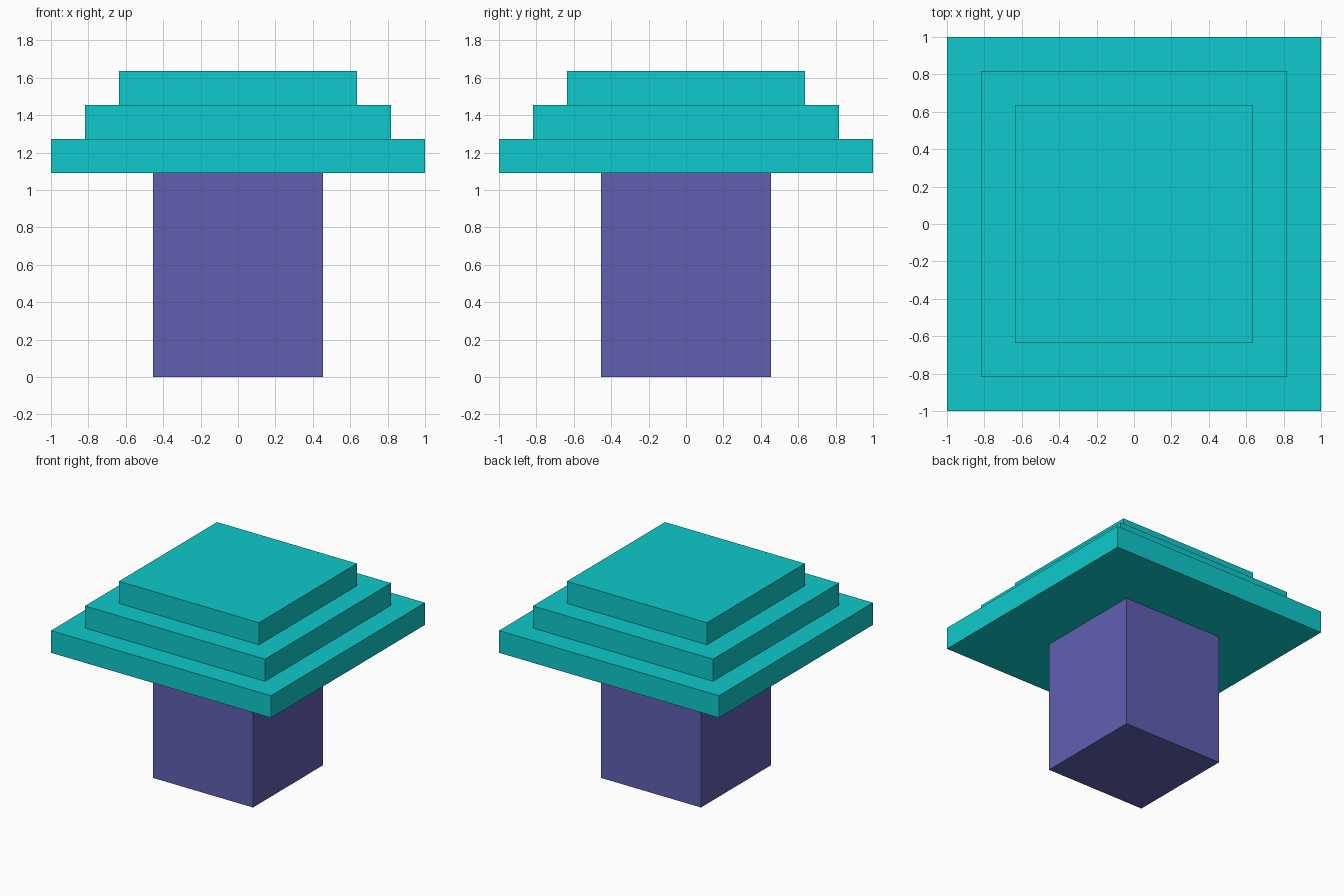
import bpy

if "Cube" in bpy.data.objects:
    bpy.data.objects.remove(bpy.data.objects["Cube"])

U = 2 / 11  # step size shared by the whole model


def material(name, rgb):
    mat = bpy.data.materials.new(name)
    mat.diffuse_color = (*rgb, 1)
    mat.use_nodes = True
    mat.node_tree.nodes["Principled BSDF"].inputs["Base Color"].default_value = mat.diffuse_color
    return mat


def box(name, width, z0, z1, mat):
    bpy.ops.mesh.primitive_cube_add(size=1, location=(0, 0, (z0 + z1) / 2))
    obj = bpy.context.object
    obj.name = name
    obj.scale = (width, width, z1 - z0)
    bpy.ops.object.transform_apply(location=False, rotation=False, scale=True)
    obj.data.materials.append(mat)
    return obj


purple = material("purple", (0.116, 0.116, 0.445))
teal = material("teal", (0.0044, 0.591, 0.604))

# Square trunk
box("trunk", 5 * U, 0, 6 * U, purple)

# Stepped cap: three tiers, each one step smaller on every side
for i, part in enumerate(("cap_lower", "cap_middle", "cap_upper")):
    box(part, (11 - 2 * i) * U, (6 + i) * U, (7 + i) * U, teal)
